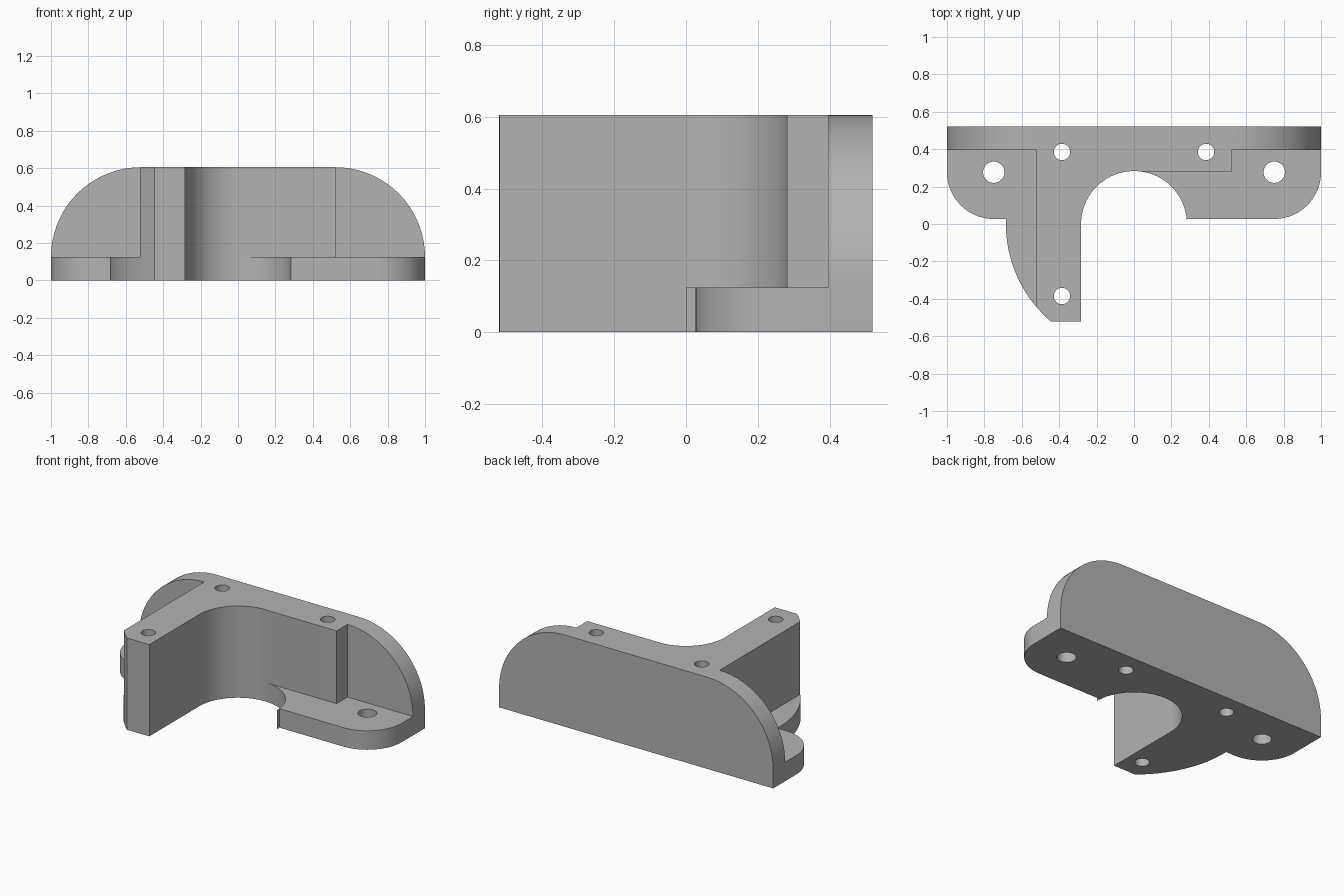
import bpy
import bmesh
from math import sin, cos, radians, atan2, degrees
from mathutils import Vector

cube = bpy.data.objects.get("Cube")
if cube:
    bpy.data.objects.remove(cube, do_unlink=True)

# Main dimensions
TOP, FLOOR = 0.605, 0.125
BACK, WALL = 0.52, 0.395
FRONT = 0.027
BORE, OUTER = 0.283, 0.685
CORNER = 0.25
ROUND = TOP - FLOOR

grey = bpy.data.materials.new("Bracket grey")
grey.use_nodes = True
grey.diffuse_color = (0.45, 0.45, 0.45, 1)
grey.node_tree.nodes["Principled BSDF"].inputs["Base Color"].default_value = grey.diffuse_color


def arc(cx, cy, r, start, end, steps=18):
    angles = [radians(start + (end - start) * i / steps) for i in range(steps + 1)]
    return [(cx + r * cos(a), cy + r * sin(a)) for a in angles]


def prism(name, outline, low, high, axis="Z"):
    """Extrude a 2D outline along Z, or along Y for an outline in x and z."""
    place = (lambda a, b, d: (a, b, d)) if axis == "Z" else (lambda a, b, d: (a, d, b))
    bm = bmesh.new()
    face = bm.faces.new([bm.verts.new(place(a, b, low)) for a, b in outline])
    new = bmesh.ops.extrude_face_region(bm, geom=[face])["geom"]
    shift = Vector(place(0, 0, high - low))
    bmesh.ops.translate(bm, vec=shift, verts=[v for v in new if isinstance(v, bmesh.types.BMVert)])
    bmesh.ops.recalc_face_normals(bm, faces=bm.faces)
    mesh = bpy.data.meshes.new(name)
    bm.to_mesh(mesh)
    bm.free()
    mesh.materials.append(grey)
    obj = bpy.data.objects.new(name, mesh)
    bpy.context.collection.objects.link(obj)
    return obj


# Full footprint: rounded feet, curved arm and central half bore
arm_tip = -0.445
tip_angle = degrees(atan2(-BACK, arm_tip)) % 360
footprint = [(1, BACK), (-1, BACK)]
footprint += arc(-1 + CORNER, FRONT + CORNER, CORNER, 180, 270)
footprint += [(-OUTER, FRONT)]
footprint += arc(0, 0, OUTER, 180, tip_angle)
footprint += [(-BORE, -BACK)]
footprint += arc(0, 0, BORE, 180, 0, 36)
footprint += [(BORE, FRONT)]
footprint += arc(1 - CORNER, FRONT + CORNER, CORNER, 270, 360)
bracket = prism("mounting_bracket", footprint, 0, TOP)

# Pockets that leave the low flanges, the raised block and the back wall
side = 0.523
cutters = [
    prism("left_pocket", [(-2, WALL), (-side, WALL), (-side, -1), (-2, -1)], FLOOR, 1),
    prism("right_pocket", [(2, WALL), (side, WALL), (side, BORE - 0.001),
                           (0, BORE - 0.001), (0, -1), (2, -1)], FLOOR, 1),
]

# Rounded upper corners of the back wall
for s in (-1, 1):
    curve = [(s * x, z) for x, z in arc(1 - ROUND, FLOOR, ROUND, 0, 90)]
    curve += [(s * (1 - ROUND), 1), (s * 2, 1), (s * 2, FLOOR)]
    cutters.append(prism("wall_corner", curve, -1, 1, "Y"))

# Screw holes through the block and the flanges
bolt = 0.385
for x, y, r in [(-bolt, bolt, 0.044), (bolt, bolt, 0.044), (-bolt, -bolt, 0.044),
                (-0.75, 0.277, 0.057), (0.75, 0.277, 0.057)]:
    cutters.append(prism("screw_hole", arc(x, y, r, 0, 360, 40)[:-1], -1, 1))

# Cut everything, then discard the cutters
for cutter in cutters:
    cutter.hide_render = True
    mod = bracket.modifiers.new(cutter.name, "BOOLEAN")
    mod.operation, mod.solver, mod.object = "DIFFERENCE", "EXACT", cutter
graph = bpy.context.evaluated_depsgraph_get()
result = bpy.data.meshes.new_from_object(bracket.evaluated_get(graph))
bracket.modifiers.clear()
bracket.data = result
for cutter in cutters:
    bpy.data.objects.remove(cutter, do_unlink=True)

# Smooth curved walls, crisp edges
bpy.ops.object.select_all(action="DESELECT")
bracket.select_set(True)
bpy.context.view_layer.objects.active = bracket
bpy.ops.object.shade_smooth_by_angle(angle=radians(20))
weighted = bracket.modifiers.new("Even shading", "WEIGHTED_NORMAL")
weighted.keep_sharp = True
